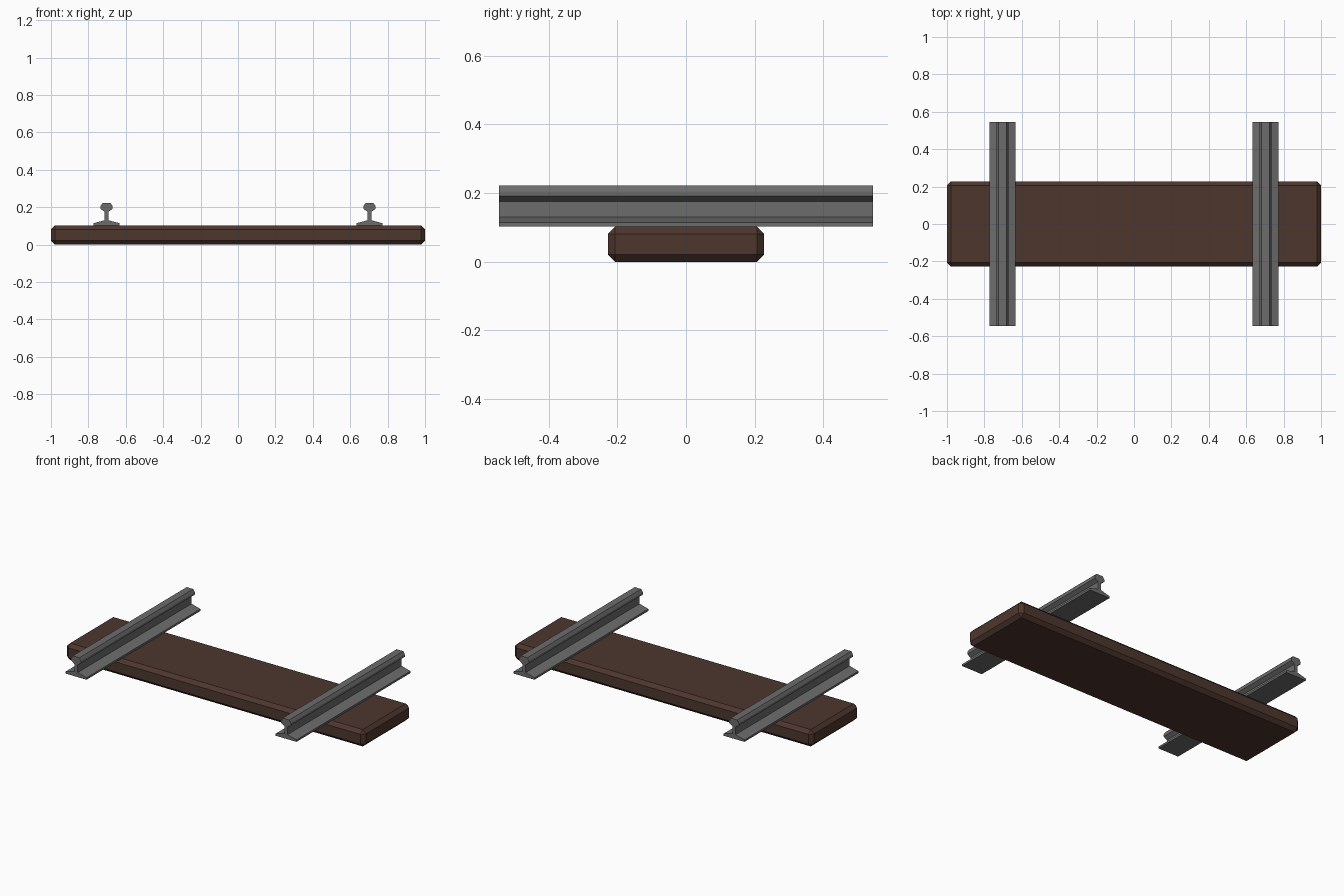
import bpy, bmesh

if "Cube" in bpy.data.objects:
    bpy.data.objects.remove(bpy.data.objects["Cube"])


def material(name, rgb):
    m = bpy.data.materials.new(name)
    m.diffuse_color = (*rgb, 1)
    m.use_nodes = True
    m.node_tree.nodes["Principled BSDF"].inputs["Base Color"].default_value = m.diffuse_color
    return m


def add_object(name, bm, mat):
    bmesh.ops.recalc_face_normals(bm, faces=bm.faces)
    mesh = bpy.data.meshes.new(name)
    bm.to_mesh(mesh)
    bm.free()
    mesh.materials.append(mat)
    ob = bpy.data.objects.new(name, mesh)
    bpy.context.collection.objects.link(ob)
    return ob


wood = material("dark_brown_wood", (0.075, 0.037, 0.027))
steel = material("grey_steel", (0.15, 0.15, 0.15))

# Wooden sleeper: chamfered plank
bm = bmesh.new()
bmesh.ops.create_cube(bm, size=1)
for v in bm.verts:
    v.co.x *= 2.0
    v.co.y *= 0.454
    v.co.z = (v.co.z + 0.5) * 0.102
bmesh.ops.bevel(bm, geom=bm.edges[:], offset=0.021, segments=1, affect='EDGES')
add_object("sleeper", bm, wood)

# Rails: right half of the section, foot to head, mirrored and swept along y
HALF = [(0.07, 0.102), (0.07, 0.114), (0.011, 0.130), (0.011, 0.176),
        (0.033, 0.191), (0.033, 0.204), (0.022, 0.222)]
SECTION = HALF + [(-x, z) for x, z in reversed(HALF)]
LENGTH = 1.09


def rail(name, cx):
    bm = bmesh.new()
    face = bm.faces.new([bm.verts.new((cx + x, -LENGTH / 2, z)) for x, z in SECTION])
    swept = bmesh.ops.extrude_face_region(bm, geom=[face], use_keep_orig=True)
    verts = [g for g in swept["geom"] if isinstance(g, bmesh.types.BMVert)]
    bmesh.ops.translate(bm, verts=verts, vec=(0, LENGTH, 0))
    add_object(name, bm, steel)


for side, cx in (("left", -0.703), ("right", 0.703)):
    rail(side + "_rail", cx)
